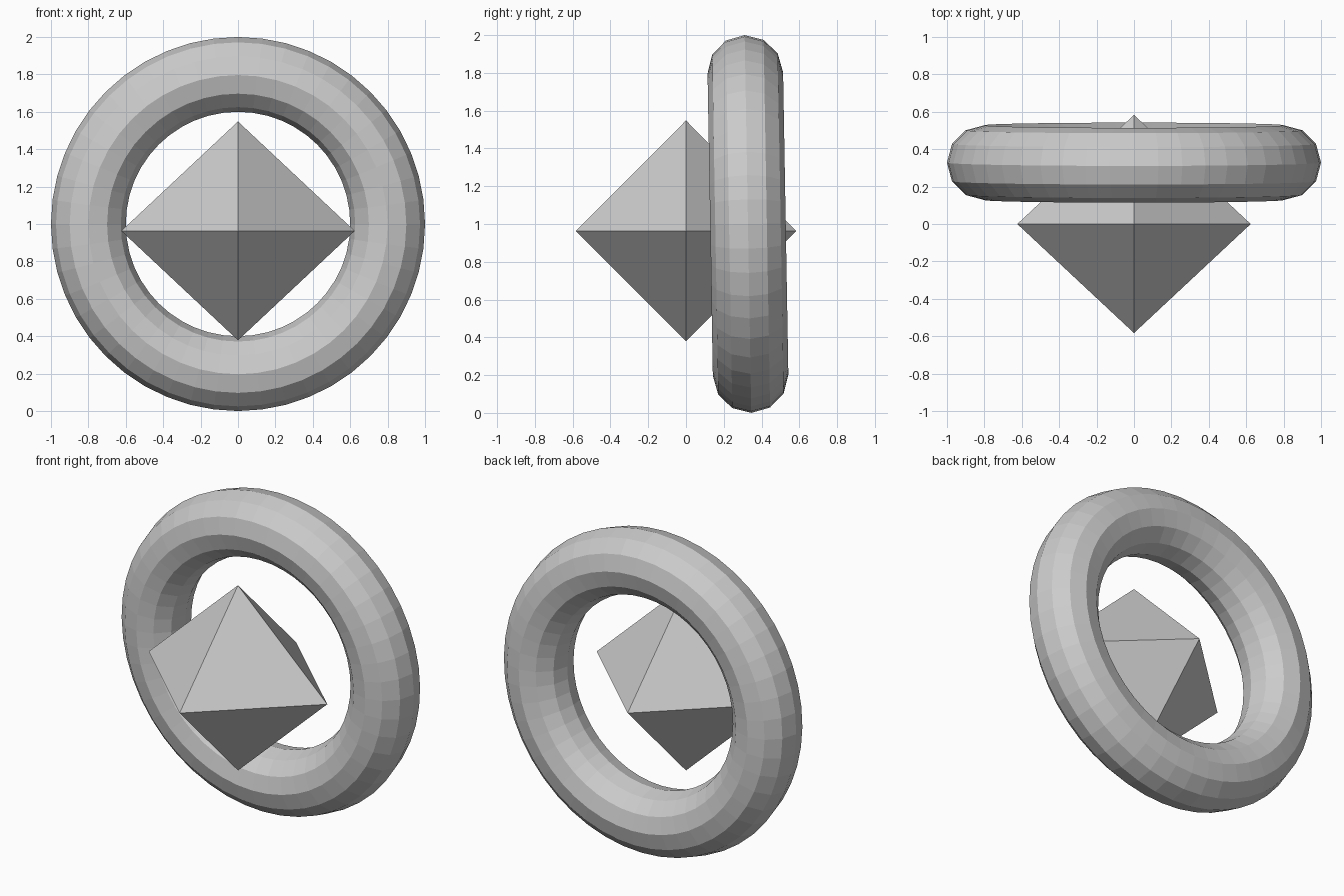
import bpy, bmesh
from math import radians

if "Cube" in bpy.data.objects:
    bpy.data.objects.remove(bpy.data.objects["Cube"])

# Upright ring behind the crystal, leaning forward by one degree
bpy.ops.mesh.primitive_torus_add(
    major_radius=0.8, minor_radius=0.2, major_segments=48, minor_segments=12,
    location=(0, 0.328, 1.0), rotation=(radians(91), 0, 0))
bpy.context.object.name = "ring"

# Octahedral crystal: two four-sided pyramids sharing a square girdle
bm = bmesh.new()
rx, ry, rz = 0.624, 0.583, 0.585
girdle = [bm.verts.new(p) for p in ((rx, 0, 0), (0, ry, 0), (-rx, 0, 0), (0, -ry, 0))]
top = bm.verts.new((0, 0, rz))
bottom = bm.verts.new((0, 0, -rz))
for i in range(4):
    a, b = girdle[i], girdle[(i + 1) % 4]
    bm.faces.new((a, b, top))
    bm.faces.new((b, a, bottom))
mesh = bpy.data.meshes.new("crystal")
bm.to_mesh(mesh)
bm.free()
crystal = bpy.data.objects.new("crystal", mesh)
crystal.location = (0, 0, 0.963)
bpy.context.collection.objects.link(crystal)
